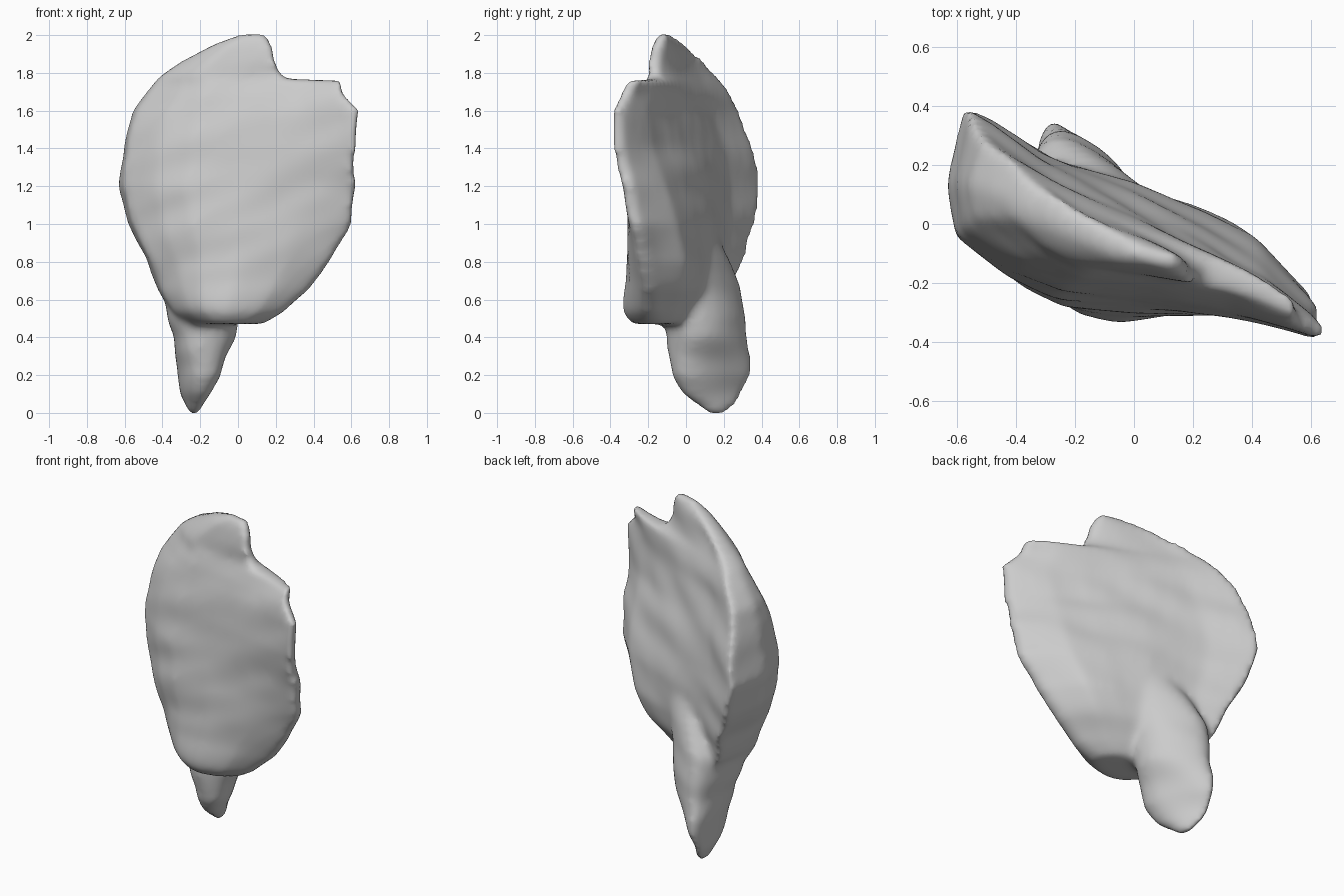
import bpy, bmesh, math
from mathutils import Vector, noise

cube = bpy.data.objects.get("Cube")
if cube:
    bpy.data.objects.remove(cube)

# Slab levels: z, left x, right x, back-left y, front-left y, front-middle y, right y, back bulge
SLAB = [
    (.47, -.25, .13, .03, -.12, -.29, -.2, .05),
    (.53, -.35, .24, .15, -.12, -.33, -.22, .07),
    (.65, -.43, .37, .25, -.12, -.33, -.23, .1),
    (.8, -.48, .49, .31, -.13, -.31, -.25, .12),
    (1, -.59, .6, .37, -.08, -.3, -.3, .11),
    (1.2, -.64, .62, .4, -.05, -.28, -.34, .08),
    (1.4, -.61, .62, .37, -.02, -.26, -.39, .06),
    (1.6, -.57, .64, .29, .01, -.23, -.4, .05),
    (1.68, -.51, .57, .25, .01, -.21, -.35, .04),
    (1.76, -.44, .55, .19, .02, -.18, -.31, .02),
    (1.77, -.43, .24, .19, .02, -.15, -.2, .02),
    (1.86, -.3, .2, .11, -.01, -.15, -.2, .02),
    (1.95, -.13, .18, .02, -.08, -.15, -.18, .01),
    (2.01, .02, .14, -.09, -.12, -.14, -.15, 0),
]
# Foot levels: z, centre x, centre y, half length, half width
FOOT = [
    (-.01, -.235, .17, .04, .02),
    (.05, -.235, .16, .12, .04),
    (.1, -.235, .14, .17, .06),
    (.2, -.22, .13, .22, .1),
    (.3, -.215, .13, .23, .12),
    (.4, -.195, .12, .22, .15),
    (.5, -.205, .11, .22, .18),
    (.65, -.21, .09, .21, .2),
    (.8, -.14, .06, .19, .2),
    (1, -.05, 0, .14, .16),
]


def mix(a, b, t):
    return a + (b - a) * t


def levels(rows, steps=5):
    """Rows with evenly blended rows between them."""
    for a, b in zip(rows, rows[1:]):
        for i in range(steps):
            yield [mix(p, q, i / steps) for p, q in zip(a, b)]
    yield rows[-1]


def slab_ring(row):
    z, xl, xr, yb, yl, ym, yr, bulge = row
    w = xr - xl
    back = lambda t, k: (xl + w * t, mix(yb, yr + .05, t) + bulge * k)
    keys = [
        (xl + w * .05, yb), (xl, mix(yb, yl, .6)), (xl + w * .02, yl),
        (xl + w * .16, mix(yl, ym, .53)), (xl + w * .3, mix(yl, ym, .87)),
        (xl + w * .5, ym), (xl + w * .76, mix(ym, yr, .35) - .01),
        (xr, yr), (xr, yr + .06),
        back(.85, 1), back(.7, 1), back(.5, .75), back(.25, .2),
    ]
    return [Vector((x, y, z)) for x, y in keys]


def foot_ring(row, sides=20):
    """Egg section, narrower towards the back."""
    z, cx, cy, length, width = row
    along, across = Vector((-.29, .957, 0)), Vector((.957, .29, 0))
    centre = Vector((cx, cy, z))
    return [centre + along * length * math.cos(a)
            + across * width * math.sin(a) * (1 - .4 * math.cos(a))
            for a in (math.tau * i / sides for i in range(sides))]


def loft(bm, rings):
    rings = [[bm.verts.new(p) for p in ring] for ring in rings]
    for low, high in zip(rings, rings[1:]):
        n = len(low)
        for i in range(n):
            j = (i + 1) % n
            bm.faces.new((low[i], low[j], high[j], high[i]))
    bm.faces.new(rings[0][::-1])
    bm.faces.new(rings[-1])


def ripple(p):
    """Shallow slanted ridges over the stone."""
    q = Vector((p.x * 2.5 + p.z, p.y * 3, p.z * 7 - p.x * 2.5))
    return p + Vector((.015, .014, 0)) * noise.noise(q)


# Slab and foot, fused into one stone
bm = bmesh.new()
loft(bm, [slab_ring(r) for r in levels(SLAB)])
loft(bm, [foot_ring(r) for r in levels(FOOT)])
bmesh.ops.triangulate(bm, faces=[f for f in bm.faces if len(f.verts) > 4])
bmesh.ops.subdivide_edges(bm, edges=[e for e in bm.edges if e.calc_length() > .1],
                          cuts=2, use_grid_fill=True)
for v in bm.verts:
    v.co = ripple(v.co)
bmesh.ops.recalc_face_normals(bm, faces=bm.faces)
mesh = bpy.data.meshes.new("stone_shard")
bm.to_mesh(mesh)
bm.free()
stone = bpy.data.objects.new("stone_shard", mesh)
bpy.context.collection.objects.link(stone)

fuse = stone.modifiers.new("fuse", 'REMESH')
fuse.mode = 'VOXEL'
fuse.voxel_size = .02
fuse.use_smooth_shade = True
soften = stone.modifiers.new("soften", 'SMOOTH')
soften.factor = .5
soften.iterations = 14

# Plain grey stone
grey = bpy.data.materials.new("grey_stone")
grey.use_nodes = True
colour = (.6, .6, .6, 1)
grey.diffuse_color = colour
grey.node_tree.nodes["Principled BSDF"].inputs["Base Color"].default_value = colour
mesh.materials.append(grey)
for poly in mesh.polygons:
    poly.use_smooth = True
